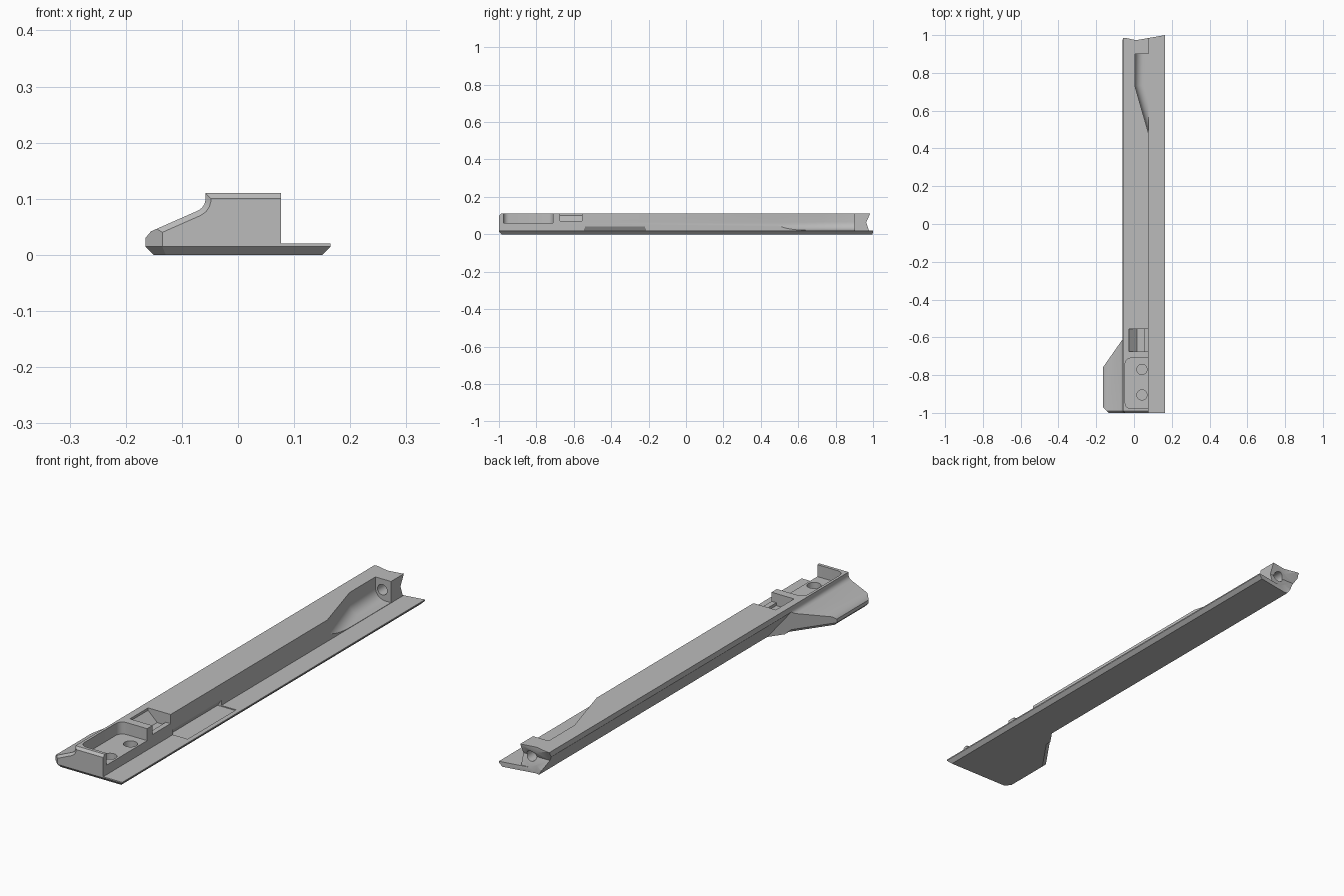
import bpy, bmesh
from mathutils import Matrix, Vector

if "Cube" in bpy.data.objects:
    bpy.data.objects.remove(bpy.data.objects["Cube"], do_unlink=True)

grey = bpy.data.materials.new("plain grey")
grey.use_nodes = True
grey.diffuse_color = (0.5, 0.5, 0.5, 1)
grey.node_tree.nodes["Principled BSDF"].inputs["Base Color"].default_value = grey.diffuse_color


def prism(name, points, axis, start, end, bevel=None, offset=0.01, segments=1):
    """Extrude a 2D outline along an axis; bevel edges picked by a test on both ends."""
    def place(a, b):
        return {"x": (start, a, b), "y": (a, start, b), "z": (a, b, start)}[axis]
    bm = bmesh.new()
    face = bm.faces.new([bm.verts.new(place(*p)) for p in points])
    grown = bmesh.ops.extrude_face_region(bm, geom=[face])["geom"]
    shift = Vector([(end - start) * (axis == c) for c in "xyz"])
    bmesh.ops.translate(bm, vec=shift, verts=[g for g in grown if isinstance(g, bmesh.types.BMVert)])
    bmesh.ops.recalc_face_normals(bm, faces=bm.faces)
    if bevel:
        edges = [e for e in bm.edges if bevel(e.verts[0].co, e.verts[1].co)]
        bmesh.ops.bevel(bm, geom=edges, offset=offset, segments=segments,
                        profile=0.5, affect="EDGES", clamp_overlap=True)
    return finish(name, bm)


def rod(name, centre, radius, length, along_y=False):
    bm = bmesh.new()
    turn = Matrix.Rotation(1.570796, 4, "X") if along_y else Matrix.Identity(4)
    bmesh.ops.create_cone(bm, cap_ends=True, segments=32, radius1=radius, radius2=radius,
                          depth=length, matrix=Matrix.Translation(centre) @ turn)
    return finish(name, bm)


def finish(name, bm):
    mesh = bpy.data.meshes.new(name)
    bm.to_mesh(mesh)
    bm.free()
    mesh.materials.append(grey)
    obj = bpy.data.objects.new(name, mesh)
    bpy.context.collection.objects.link(obj)
    return obj


def combine(target, tool, operation="DIFFERENCE"):
    tool.hide_render = True
    mod = target.modifiers.new(tool.name, "BOOLEAN")
    mod.operation, mod.solver, mod.object = operation, "EXACT", tool
    bpy.context.view_layer.objects.active = target
    bpy.ops.object.modifier_apply(modifier=mod.name)
    bpy.data.objects.remove(tool, do_unlink=True)


# Cross-section: flange, raised bar, fillet and sloping side wing, chamfered at the front
section = [(-0.175, -0.02), (0.2, -0.02), (0.2, 0.02), (0.077, 0.02), (0.077, 0.11),
           (-0.058, 0.11), (-0.058, 0.097), (-0.06, 0.09), (-0.064, 0.084),
           (-0.071, 0.079), (-0.155, 0.042), (-0.175, 0.018)]
rail = prism("rail_body", section, "y", -1.0002, 1.02,
             lambda a, b: max(a.y, b.y) < -0.9 and min(a.z, b.z) > 0.03)

# Plan outline with chamfered underside
plan = [(-0.06, 1), (-0.06, -0.61), (-0.165, -0.76), (-0.165, -0.97),
        (-0.135, -1), (0.165, -1), (0.165, 1)]
outline = prism("plan_outline", plan, "z", 0, 0.3,
                lambda a, b: max(a.z, b.z) < 0.01 and min(a.y, b.y) < 0.9, 0.015)
combine(rail, outline, "INTERSECT")

# Slanted underside of the bar, stopping at the wing's diagonal edge
undercut = prism("bar_undercut", [(-0.07, 0.105), (-0.002, -0.004), (-0.2, -0.004)], "y", -0.9, 1.1)
wing_keep = prism("wing_keep", [(0.024, -0.49), (-0.27, -0.91), (-0.27, -1.1), (0.024, -1.1)],
                  "z", -0.01, 0.3)
combine(undercut, wing_keep)
combine(rail, undercut)

# Front pocket with rounded inner corners, and its two holes
pocket = [(-0.047, -0.977), (0.2, -0.977), (0.2, -0.71), (-0.047, -0.71)]
combine(rail, prism("pocket", pocket, "z", 0.06, 0.2,
                    lambda a, b: abs(a.z - b.z) > 0.1 and a.x < 0, 0.03, 5))
for y in (-0.905, -0.77):
    combine(rail, rod("pocket_hole", (0.042, y, 0.06), 0.027, 0.08))

# Ramped catch slot
slot = [(-0.027, 0.12), (-0.027, 0.1), (0.015, 0.06), (0.055, 0.06),
        (0.055, 0.072), (0.2, 0.072), (0.2, 0.12)]
combine(rail, prism("catch_slot", slot, "y", -0.675, -0.555))

# Shallow flange panel with an undercut in the bar
panel = [(0.06, 0.016), (0.145, 0.016), (0.145, 0.042), (0.077, 0.042)]
combine(rail, prism("flange_panel", panel, "y", -0.54, -0.22))

# Tapered rear recess with a curved foot
recess = [(0.005, 0.9), (0.005, 0.73), (0.12, 0.33), (0.12, 0.9)]
combine(rail, prism("rear_recess", recess, "z", 0.0215, 0.2,
                    lambda a, b: max(a.z, b.z) < 0.1 and min(a.x, b.x) < 0.01
                    and min(a.y, b.y) < 0.8, 0.045, 8))

# Hollowed rear end: upright groove, level groove, and the cable hole
upright = [(-0.08, 0.993), (0.01, 0.973), (0.165, 1.0), (0.165, 1.1), (-0.08, 1.1)]
combine(rail, prism("upright_groove", upright, "z", -0.1, 0.2))
level = [(1.02, 0.185), (0.985, 0.11), (0.963, 0.065), (0.978, 0.0202), (1.02, 0.0202)]
combine(rail, prism("level_groove", level, "x", -0.1, 0.2))
combine(rail, rod("end_hole", (0.037, 0.95, 0.065), 0.022, 0.14, True))

# Smooth curved areas, keep edges crisp
bpy.ops.object.select_all(action="DESELECT")
rail.select_set(True)
bpy.context.view_layer.objects.active = rail
bpy.ops.object.shade_smooth_by_angle(angle=0.5)
